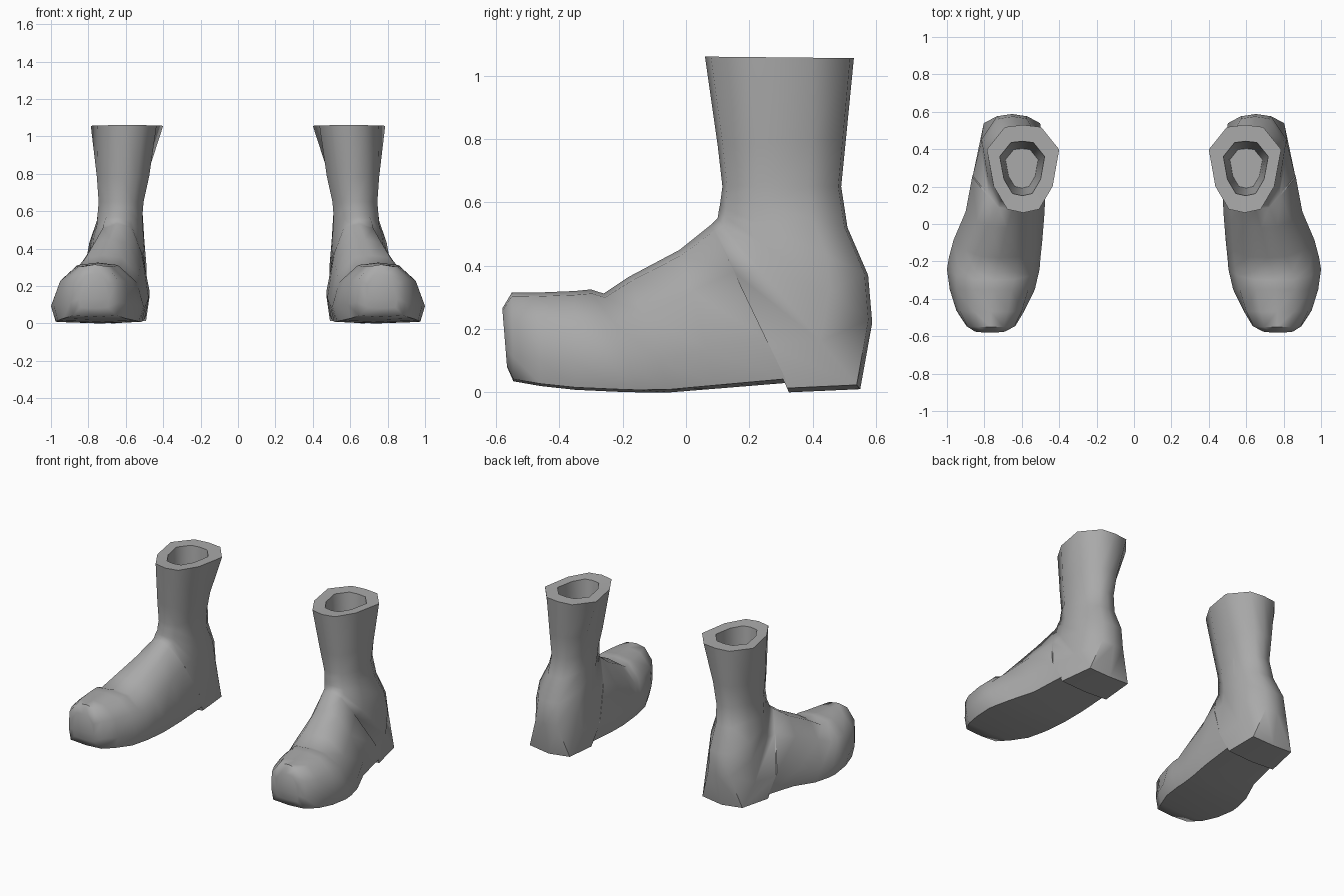
import bpy, bmesh

if "Cube" in bpy.data.objects:
    bpy.data.objects.remove(bpy.data.objects["Cube"])

leather = bpy.data.materials.new("grey_leather")
leather.diffuse_color = (0.4, 0.4, 0.4, 1)
leather.use_nodes = True
leather.node_tree.nodes["Principled BSDF"].inputs["Base Color"].default_value = leather.diffuse_color

# Sections fan from the toe, round the instep, up the shaft:
# upper y, z | lower y, z | shoulder x inner, outer | lower side x inner, outer
SECTIONS = [
    (-.58, .265, -.565, .08, .69, .85, .69, .85),
    (-.55, .315, -.545, .035, .64, .89, .635, .895),
    (-.47, .315, -.46, .02, .60, .93, .585, .95),
    (-.35, .32, -.35, .008, .565, .95, .53, .985),
    (-.30, .325, -.22, .002, .55, .95, .505, 1.0),
    (-.26, .312, -.15, 0, .54, .94, .50, .99),
    (-.18, .365, -.05, 0, .53, .90, .49, .965),
    (-.02, .45, .10, .012, .52, .84, .478, .90),
    (.08, .53, .32, .03, .515, .785, .472, .865),
    (.085, .535, .325, 0, .515, .78, .472, .862),
    (.10, .55, .55, .01, .51, .78, .485, .82),
    (.103, .57, .588, .22, .51, .77, .49, .815),
    (.107, .59, .575, .37, .51, .755, .50, .795),
    (.111, .62, .51, .52, .51, .75, .515, .755),
    (.115, .65, .49, .65, .505, .745, .51, .735),
    (.10, .78, .505, .80, .475, .755, .485, .75),
    (.06, 1.06, .53, 1.055, .435, .75, .40, .787),
]


def ring(ty, tz, by, bz, si, so, li, lo):
    """Ten points round one section of the boot."""
    mid, top = (si + so) / 2, .27 * (so - si)
    inset = (.05 if bz < .1 else .25) * (lo - li)
    bi, bo = li + inset, lo - inset
    pts = [(mid, 0), (mid + top, .04), (so, .3), (lo, .72), (bo, .975),
           ((bi + bo) / 2, 1), (bi, .975), (li, .72), (si, .3), (mid - top, .04)]
    return [(x, ty + (by - ty) * t, tz + (bz - tz) * t) for x, t in pts]


def boot(name, side):
    rings = [ring(*s) for s in SECTIONS]
    # Flat rim, then the opening narrowing to the inner floor
    rim = rings[-1]
    for k, z in ((.62, 1.055), (.52, .78), (.45, .55)):
        rings.append([(.605 + (x - .605) * k, .30 + (y - .30) * k, z) for x, y, _ in rim])
    bm = bmesh.new()
    loops = [[bm.verts.new((side * x, y, z)) for x, y, z in r] for r in rings]
    for a, b in zip(loops, loops[1:]):
        for i in range(len(a)):
            j = (i + 1) % len(a)
            bm.faces.new((a[i], a[j], b[j], b[i]))
    bm.faces.new(loops[0])
    bm.faces.new(loops[-1])
    bmesh.ops.recalc_face_normals(bm, faces=bm.faces)
    me = bpy.data.meshes.new(name)
    bm.to_mesh(me)
    bm.free()
    me.materials.append(leather)
    ob = bpy.data.objects.new(name, me)
    bpy.context.collection.objects.link(ob)
    bpy.ops.object.select_all(action='DESELECT')
    ob.select_set(True)
    bpy.context.view_layer.objects.active = ob
    bpy.ops.object.shade_smooth_by_angle(angle=1.0)


boot("right_boot", 1)
boot("left_boot", -1)
